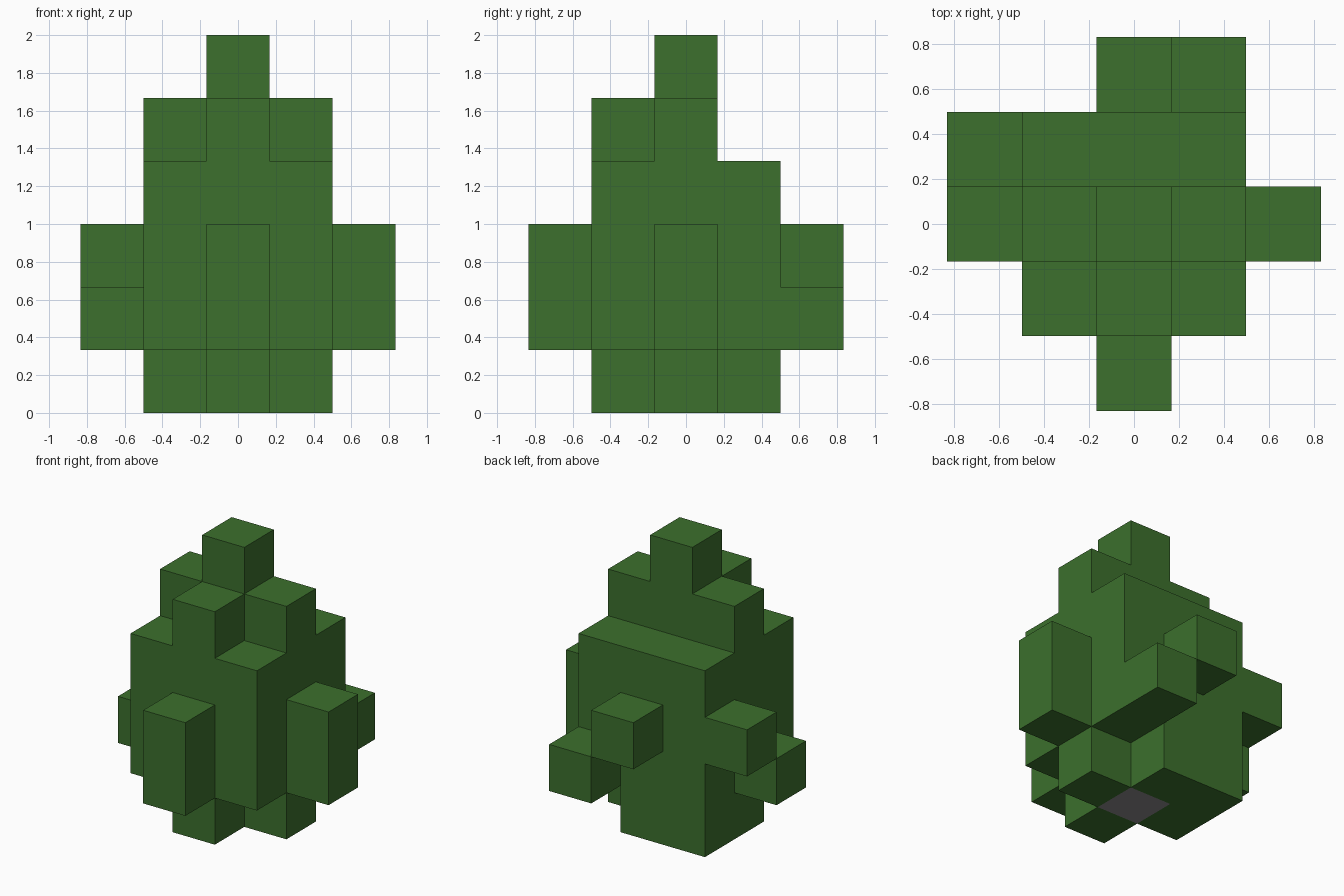
import bpy
import bmesh
from itertools import product
from mathutils import Vector

CELL = 1 / 3

old = bpy.data.objects.get("Cube")
if old:
    bpy.data.objects.remove(old, do_unlink=True)


def make_material(name, color):
    mat = bpy.data.materials.new(name)
    mat.use_nodes = True
    mat.diffuse_color = color
    mat.node_tree.nodes["Principled BSDF"].inputs["Base Color"].default_value = color
    return mat


def block(low, high):
    """All cells from low to high, both included."""
    return set(product(*(range(a, b + 1) for a, b in zip(low, high))))


# Blocks of the bush, in whole cells (x, y, layer)
parts = [
    block((-1, -1, 1), (1, 1, 3)),    # main body
    block((0, -2, 1), (0, -2, 2)),    # front branch
    block((2, 0, 1), (2, 0, 2)),      # left branch
    block((-2, 0, 1), (-2, 0, 1)),    # right lower branch
    block((-2, 1, 2), (-2, 1, 2)),    # right upper branch
    block((1, 2, 1), (1, 2, 1)),      # back lower branch
    block((0, 2, 2), (0, 2, 2)),      # back upper branch
    block((-1, 0, 0), (0, 1, 0)),     # base
    block((0, -1, 0), (0, -1, 0)),    # front base leaf
    block((1, 0, 0), (1, 0, 0)),      # left base leaf
    block((-1, 0, 4), (1, 0, 4)),     # crown row
    block((0, -1, 4), (0, -1, 4)),    # crown front
    block((0, 0, 5), (0, 0, 5)),      # tip
]
cells = set().union(*parts)
trunk = (0, 0, 0)

# Outer skin: one quad wherever a cell has no neighbour
bm = bmesh.new()
for cell in sorted(cells):
    centre = (Vector(cell) + Vector((0, 0, 0.5))) * CELL
    for axis, sign in product(range(3), (-1, 1)):
        normal = Vector((0, 0, 0))
        normal[axis] = sign
        if tuple(int(c + n) for c, n in zip(cell, normal)) in cells:
            continue
        u = Vector((0, 0, 0))
        u[(axis + 1) % 3] = 1
        v = normal.cross(u)
        corners = [normal + u + v, normal - u + v, normal - u - v, normal + u - v]
        face = bm.faces.new([bm.verts.new(centre + c * CELL / 2) for c in corners])
        # the trunk shows only on its underside
        face.material_index = int(cell == trunk)
bmesh.ops.remove_doubles(bm, verts=bm.verts, dist=0.001)

mesh = bpy.data.meshes.new("leaf_blocks")
bm.to_mesh(mesh)
bm.free()
mesh.materials.append(make_material("leaf green", (0.045, 0.162, 0.026, 1)))
mesh.materials.append(make_material("trunk grey", (0.26, 0.25, 0.26, 1)))
bpy.context.collection.objects.link(bpy.data.objects.new("leaf_blocks", mesh))
